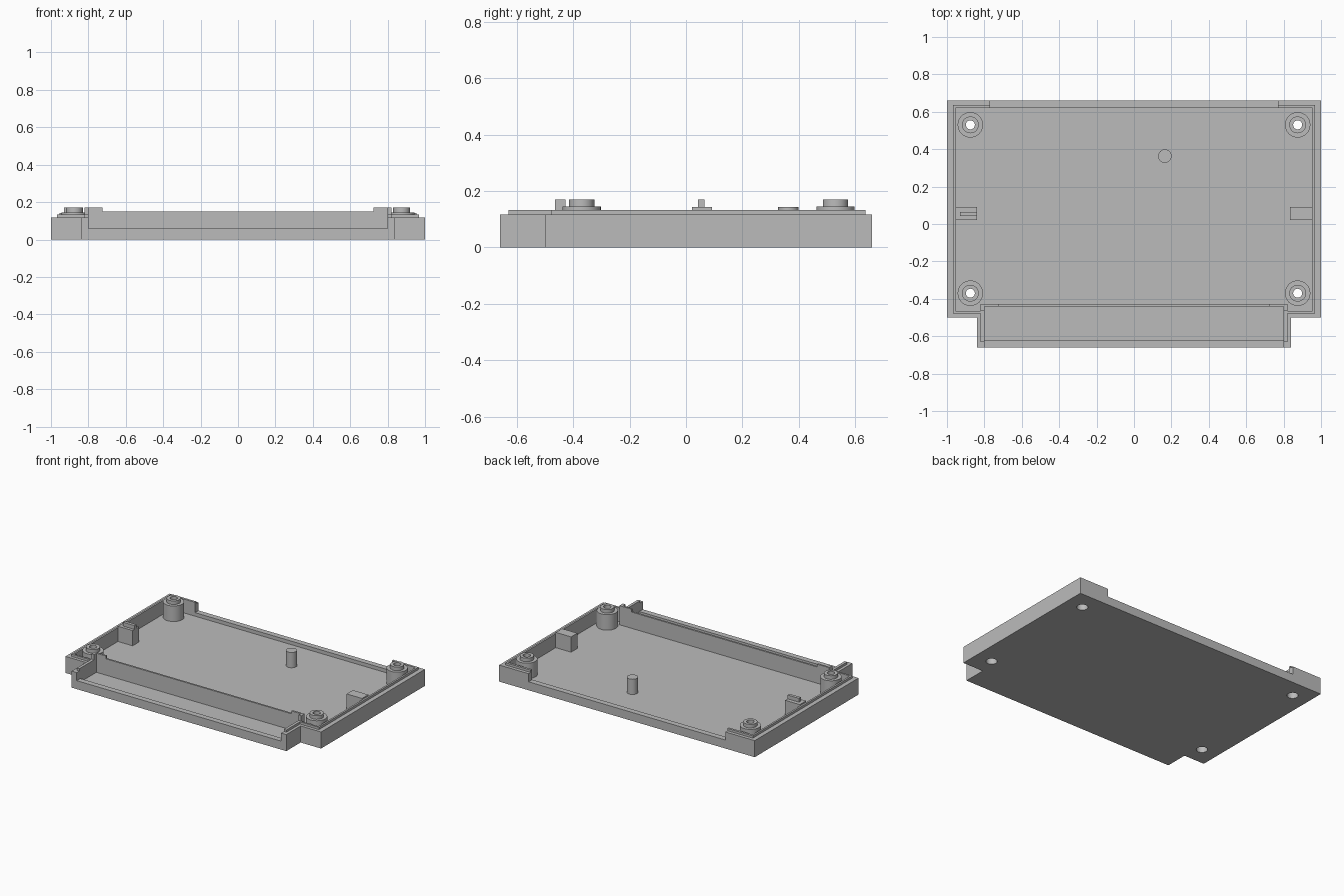
import bpy, bmesh, math

cube = bpy.data.objects.get("Cube")
if cube:
    bpy.data.objects.remove(cube, do_unlink=True)

grey = bpy.data.materials.new("plain grey")
grey.use_nodes = True
COLOUR = (0.5, 0.5, 0.5, 1)
grey.diffuse_color = COLOUR
grey.node_tree.nodes["Principled BSDF"].inputs["Base Color"].default_value = COLOUR

FLOOR = 0.035
BOSSES = [(sx * 0.875, y) for sx in (-1, 1) for y in (-0.37, 0.53)]


def finish(bm, name):
    bmesh.ops.recalc_face_normals(bm, faces=bm.faces)
    mesh = bpy.data.meshes.new(name)
    bm.to_mesh(mesh)
    bm.free()
    mesh.materials.append(grey)
    ob = bpy.data.objects.new(name, mesh)
    bpy.context.collection.objects.link(ob)
    return ob


def extrude(name, points, offset):
    """Close a flat 3D outline and sweep it along an offset."""
    bm = bmesh.new()
    face = bm.faces.new([bm.verts.new(p) for p in points])
    out = bmesh.ops.extrude_face_region(bm, geom=[face], use_keep_orig=True)
    moved = [g for g in out["geom"] if isinstance(g, bmesh.types.BMVert)]
    bmesh.ops.translate(bm, verts=moved, vec=offset)
    return finish(bm, name)


def box(name, x0, x1, y0, y1, z0, z1):
    base = [(x0, y0, z0), (x1, y0, z0), (x1, y1, z0), (x0, y1, z0)]
    return extrude(name, base, (0, 0, z1 - z0))


def tray_prism(name, wide, tab, front, shoulder, back, z0, z1):
    """Wide plan with a narrower tab at the front."""
    half = [(tab, front), (tab, shoulder), (wide, shoulder), (wide, back)]
    plan = half + [(-x, y) for x, y in reversed(half)]
    return extrude(name, [(x, y, z0) for x, y in plan], (0, 0, z1 - z0))


def cylinder(name, x, y, r, z0, z1, sides=32):
    ring = [(x + r * math.cos(i * math.tau / sides),
             y + r * math.sin(i * math.tau / sides), z0) for i in range(sides)]
    return extrude(name, ring, (0, 0, z1 - z0))


def boolean(target, tool, operation):
    mod = target.modifiers.new("combine", "BOOLEAN")
    mod.operation = operation
    mod.solver = "EXACT"
    mod.object = tool
    bpy.context.view_layer.objects.active = target
    bpy.ops.object.modifier_apply(modifier=mod.name)
    bpy.data.objects.remove(tool, do_unlink=True)


def smooth(ob):
    bpy.ops.object.select_all(action="DESELECT")
    ob.select_set(True)
    bpy.context.view_layer.objects.active = ob
    bpy.ops.object.shade_smooth_by_angle(angle=math.radians(30))


# Tray: outer wall, raised lip, hollow inside
tray = tray_prism("tray", 1, 0.84, -0.66, -0.5, 0.66, 0, 0.117)
boolean(tray, tray_prism("lip", 0.968, 0.82, -0.63, -0.478, 0.636, 0.05, 0.133), "UNION")
boolean(tray, tray_prism("hollow", 0.955, 0.80, -0.62, -0.465, 0.62, FLOOR, 0.3), "DIFFERENCE")

# Lowered front and back walls
boolean(tray, box("front_notch", -0.80, 0.80, -0.8, -0.6, 0.06, 0.3), "DIFFERENCE")
boolean(tray, box("back_notch", -0.77, 0.77, 0.6, 0.8, 0.06, 0.3), "DIFFERENCE")

# Screw recesses in the floor
for x, y in BOSSES:
    boolean(tray, cylinder("recess", x, y, 0.036, -0.1, 0.1), "DIFFERENCE")
smooth(tray)

# Stepped screw bosses, turned from a profile
profile = [(0.036, FLOOR), (0.036, 0.08), (0.024, 0.08), (0.024, 0.17),
           (0.045, 0.17), (0.045, 0.145), (0.068, 0.145), (0.068, FLOOR)]
for x, y in BOSSES:
    bm = bmesh.new()
    verts = [bm.verts.new((r, 0, z)) for r, z in profile]
    edges = [bm.edges.new(pair) for pair in zip(verts, verts[1:])]
    bmesh.ops.spin(bm, geom=verts + edges, cent=(0, 0, 0), axis=(0, 0, 1),
                   angle=math.tau, steps=32, use_merge=True)
    bmesh.ops.remove_doubles(bm, verts=bm.verts, dist=0.0001)
    boss = finish(bm, "screw_boss")
    boss.location = (x, y, 0)
    smooth(boss)

# Partition behind the front tab, with raised ends and short returns
half = [(0.82, FLOOR), (0.82, 0.17), (0.725, 0.17), (0.725, 0.15)]
outline = half + [(-x, z) for x, z in reversed(half)]
partition = extrude("partition", [(x, -0.44, z) for x, z in outline], (0, 0.013, 0))
for side in (-1, 1):
    x0, x1 = sorted((side * 0.80, side * 0.82))
    boolean(partition, box("return", x0, x1, -0.465, -0.435, FLOOR, 0.17), "UNION")

# Side support blocks, one with a rib on top
box("left_block", 0.835, 0.955, 0.022, 0.092, FLOOR, 0.143)
right_block = box("right_block", -0.955, -0.84, 0.022, 0.092, FLOOR, 0.143)
boolean(right_block, box("rib", -0.93, -0.84, 0.043, 0.065, 0.1, 0.17), "UNION")

# Free-standing pin
smooth(cylinder("support_pin", 0.165, 0.363, 0.036, FLOOR, 0.143))
